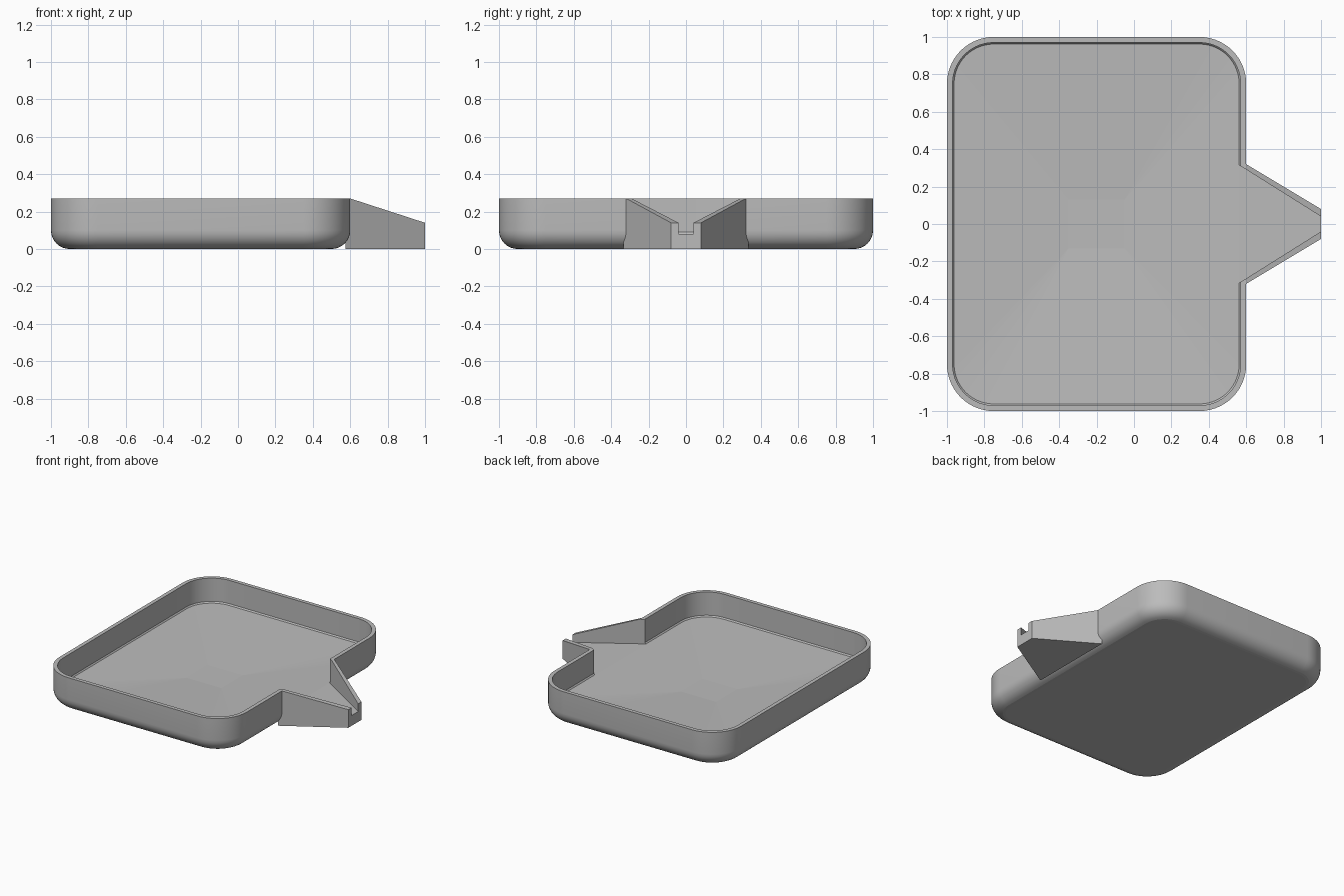
import bpy, bmesh, math

cube = bpy.data.objects.get("Cube")
if cube:
    bpy.data.objects.remove(cube, do_unlink=True)

HEIGHT, FLOOR, WALL = 0.27, 0.08, 0.03
CENTRE_X, HALF_X, HALF_Y, CORNER = -0.2, 0.8, 1.0, 0.25

grey = bpy.data.materials.new("light_grey")
grey.use_nodes = True
colour = (0.5, 0.5, 0.5, 1)
grey.diffuse_color = colour
grey.node_tree.nodes["Principled BSDF"].inputs["Base Color"].default_value = colour


def rounded_ring(half_x, half_y, radius, z, steps=14):
    """Rounded rectangle around the tray centre."""
    points = []
    for quarter, (sx, sy) in enumerate([(1, 1), (-1, 1), (-1, -1), (1, -1)]):
        for i in range(steps + 1):
            a = (quarter + i / steps) * math.pi / 2
            points.append((CENTRE_X + sx * (half_x - radius) + radius * math.cos(a),
                           sy * (half_y - radius) + radius * math.sin(a), z))
    return points


def inset_ring(inset, z):
    return rounded_ring(HALF_X - inset, HALF_Y - inset, CORNER - inset, z)


def cross_section(x, half_width, bottom, top):
    return [(x, -half_width, bottom), (x, half_width, bottom),
            (x, half_width, top), (x, -half_width, top)]


def loft(name, rings):
    """Closed solid through a list of rings."""
    bm = bmesh.new()
    loops = [[bm.verts.new(p) for p in ring] for ring in rings]
    count = len(loops[0])
    for low, high in zip(loops, loops[1:]):
        for i in range(count):
            j = (i + 1) % count
            bm.faces.new((low[i], low[j], high[j], high[i]))
    bm.faces.new(loops[0][::-1])
    bm.faces.new(loops[-1])
    bmesh.ops.remove_doubles(bm, verts=bm.verts, dist=1e-5)
    bmesh.ops.recalc_face_normals(bm, faces=bm.faces)
    mesh = bpy.data.meshes.new(name)
    bm.to_mesh(mesh)
    bm.free()
    mesh.materials.append(grey)
    obj = bpy.data.objects.new(name, mesh)
    bpy.context.collection.objects.link(obj)
    return obj


def combine(target, tool, operation):
    tool.hide_render = True
    mod = target.modifiers.new(operation.lower(), "BOOLEAN")
    mod.operation, mod.solver, mod.object = operation, "EXACT", tool
    bpy.context.view_layer.objects.active = target
    bpy.ops.object.modifier_apply(modifier=mod.name)
    bpy.data.objects.remove(tool, do_unlink=True)


# Tray shell: rounded underside, thin wall, floor falling to a small flat centre
FILLET = 0.1
rings = []
for i in range(9):
    a = math.pi / 2 * (1 - i / 8)
    rings.append(inset_ring(FILLET * (1 - math.cos(a)), FILLET * (1 - math.sin(a))))
rings += [inset_ring(0, HEIGHT), inset_ring(WALL, HEIGHT),
          inset_ring(WALL, FLOOR + 0.01), inset_ring(WALL + 0.008, FLOOR),
          rounded_ring(0.15, 0.13, 0, 0.045)]
tray = loft("tray", rings)

# Tapered pouring spout with a sloping top
spout = loft("spout", [cross_section(0.575, 0.335, 0, HEIGHT),
                       cross_section(0.6, 0.32, 0, HEIGHT),
                       cross_section(1.0, 0.08, 0, 0.14)])
combine(tray, spout, "UNION")

# Channel through the wall and spout, open at the tip
channel = loft("channel_cutter", [cross_section(0.55, 0.3226, FLOOR, 0.4),
                                  cross_section(1.0, 0.04, FLOOR, 0.4),
                                  cross_section(1.05, 0.04, FLOOR, 0.4)])
combine(tray, channel, "DIFFERENCE")

# Smooth corners, flat floor facets
bpy.ops.object.select_all(action="DESELECT")
tray.select_set(True)
bpy.context.view_layer.objects.active = tray
bpy.ops.object.shade_smooth_by_angle(angle=math.radians(30))
for face in tray.data.polygons:
    if abs(face.normal.z) > 0.99:
        face.use_smooth = False
